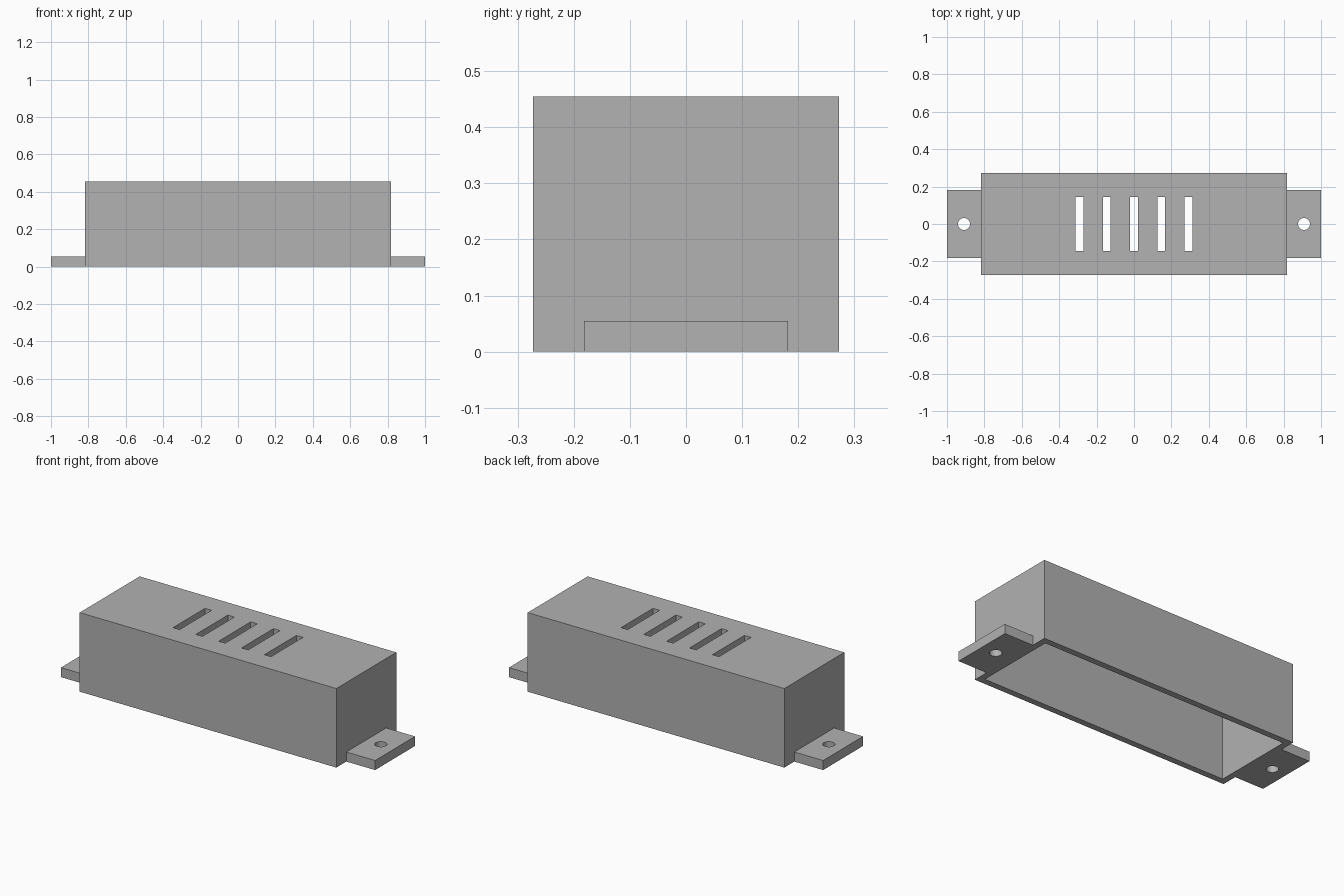
import bpy, bmesh
from mathutils import Matrix, Vector

default = bpy.data.objects.get("Cube")
if default:
    bpy.data.objects.remove(default, do_unlink=True)

# Overall sizes
HALF_X, HALF_Y, HEIGHT = 0.817, 0.2725, 0.455
WALL = 0.036
TAB_HALF_Y, TAB_HEIGHT = 0.1815, 0.055
HOLE_X, HOLE_R = 0.909, 0.032
SLOT_STEP, SLOT_W, SLOT_L = 0.1455, 0.042, 0.291

grey = bpy.data.materials.new("plain grey")
grey.use_nodes = True
colour = (0.445, 0.445, 0.445, 1)
grey.diffuse_color = colour
grey.node_tree.nodes["Principled BSDF"].inputs["Base Color"].default_value = colour


def add_box(bm, low, high):
    low, high = Vector(low), Vector(high)
    place = Matrix.Translation((low + high) / 2) @ Matrix.Diagonal((*(high - low), 1))
    bmesh.ops.create_cube(bm, size=1, matrix=place)


def make_object(name, bm):
    mesh = bpy.data.meshes.new(name)
    bm.to_mesh(mesh)
    bm.free()
    mesh.materials.append(grey)
    obj = bpy.data.objects.new(name, mesh)
    bpy.context.collection.objects.link(obj)
    return obj


def cut(obj, cutter):
    """Subtract the cutter, apply the result and remove the cutter."""
    cutter.hide_render = True
    mod = obj.modifiers.new("cut", "BOOLEAN")
    mod.operation = "DIFFERENCE"
    mod.solver = "EXACT"
    mod.object = cutter
    bpy.ops.object.select_all(action="DESELECT")
    bpy.context.view_layer.objects.active = obj
    obj.select_set(True)
    bpy.ops.object.modifier_apply(modifier=mod.name)
    bpy.data.objects.remove(cutter, do_unlink=True)
    bpy.ops.object.shade_smooth_by_angle()


# Hollow cover, open underneath
bm = bmesh.new()
add_box(bm, (-HALF_X, -HALF_Y, 0), (HALF_X, HALF_Y, HEIGHT))
cover = make_object("cover", bm)
bm = bmesh.new()
add_box(bm, (WALL - HALF_X, WALL - HALF_Y, -0.1),
        (HALF_X - WALL, HALF_Y - WALL, HEIGHT - WALL))
cut(cover, make_object("cavity_cutter", bm))

# Row of ventilation slots through the top
bm = bmesh.new()
for i in range(-2, 3):
    x = i * SLOT_STEP
    add_box(bm, (x - SLOT_W / 2, -SLOT_L / 2, HEIGHT - 2 * WALL),
            (x + SLOT_W / 2, SLOT_L / 2, HEIGHT + 0.1))
cut(cover, make_object("slot_cutter", bm))

# Mounting tabs with screw holes
for side, sign in (("left", 1), ("right", -1)):
    x0, x1 = sorted((sign * HALF_X, sign))
    bm = bmesh.new()
    add_box(bm, (x0, -TAB_HALF_Y, 0), (x1, TAB_HALF_Y, TAB_HEIGHT))
    tab = make_object(side + "_mounting_tab", bm)
    bm = bmesh.new()
    bmesh.ops.create_cone(bm, cap_ends=True, segments=32, radius1=HOLE_R,
                          radius2=HOLE_R, depth=0.3,
                          matrix=Matrix.Translation((sign * HOLE_X, 0, 0)))
    cut(tab, make_object("hole_cutter", bm))
